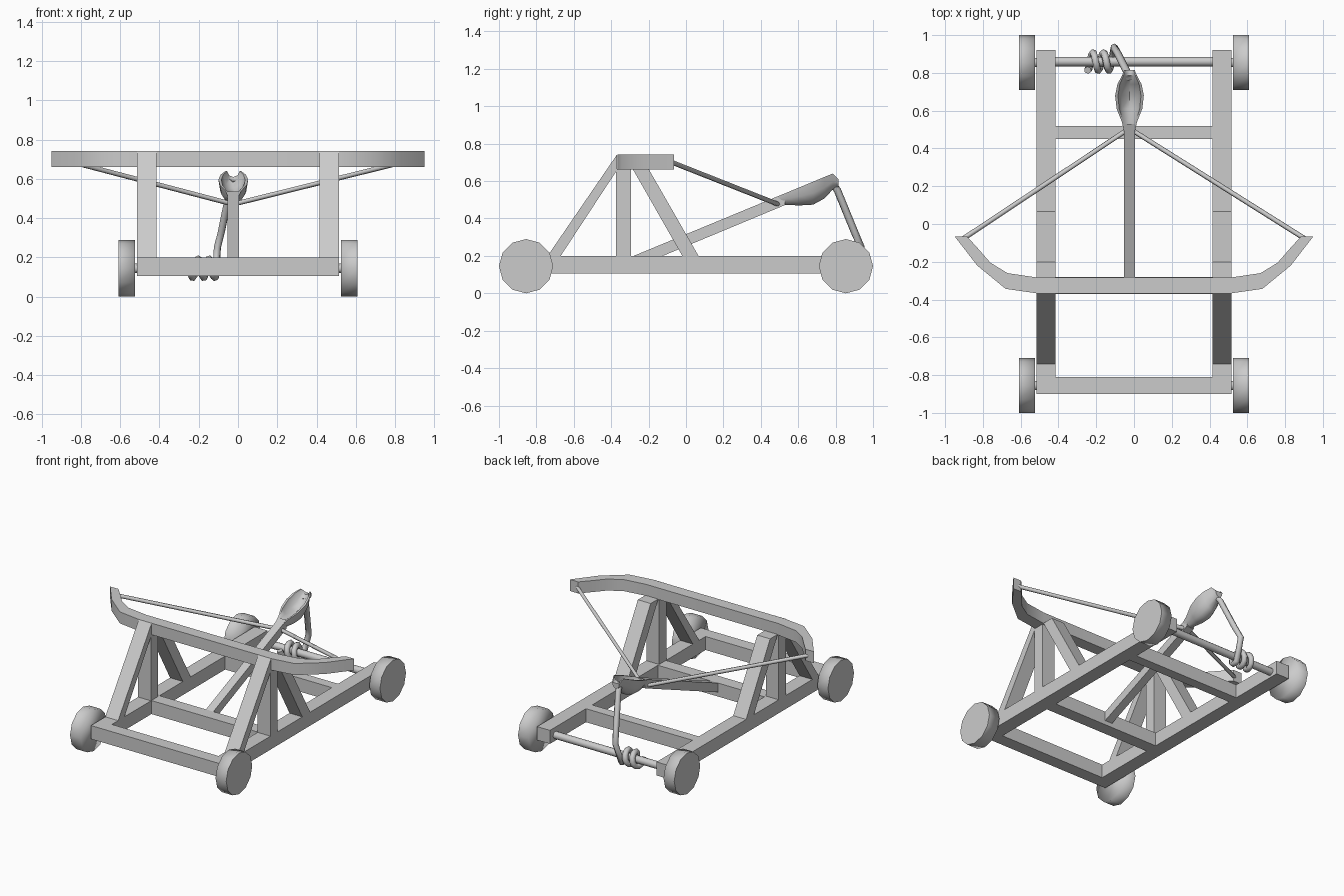
import bpy
import bmesh
from math import cos, sin, pi, radians
from mathutils import Matrix, Vector

cube = bpy.data.objects.get("Cube")
if cube:
    bpy.data.objects.remove(cube, do_unlink=True)

GREY = (0.6, 0.6, 0.6, 1)
wood = bpy.data.materials.new("plain grey")
wood.use_nodes = True
wood.diffuse_color = GREY
wood.node_tree.nodes["Principled BSDF"].inputs["Base Color"].default_value = GREY

ARM_X = -0.024
AXLE_Y, AXLE_Z = 0.855, 0.145
RAIL_LOW, RAIL_TOP = 0.105, 0.2


def add_object(name, data):
    data.materials.append(wood)
    obj = bpy.data.objects.new(name, data)
    bpy.context.collection.objects.link(obj)
    return obj


def finish(name, bm, angle=None):
    bmesh.ops.recalc_face_normals(bm, faces=bm.faces)
    mesh = bpy.data.meshes.new(name)
    if angle:
        for face in bm.faces:
            face.smooth = True
    bm.to_mesh(mesh)
    bm.free()
    if angle:
        mesh.set_sharp_from_angle(angle=radians(angle))
    return add_object(name, mesh)


def prism(name, outline, low, high, axis="x", angle=None):
    """Extrude a 2D outline along x (outline in y, z) or z (outline in x, y)."""
    bm = bmesh.new()
    place = (lambda a, b: (low, a, b)) if axis == "x" else (lambda a, b: (a, b, low))
    face = bm.faces.new([bm.verts.new(place(a, b)) for a, b in outline])
    grown = bmesh.ops.extrude_face_region(bm, geom=[face])["geom"]
    step = high - low
    shift = Vector((step, 0, 0)) if axis == "x" else Vector((0, 0, step))
    bmesh.ops.translate(bm, vec=shift, verts=[g for g in grown if isinstance(g, bmesh.types.BMVert)])
    return finish(name, bm, angle)


def beam(name, x0, x1, y0, y1, z0=RAIL_LOW, z1=RAIL_TOP):
    return prism(name, [(y0, z0), (y1, z0), (y1, z1), (y0, z1)], x0, x1)


def rod(name, x0, x1, y, z, radius, sides):
    bm = bmesh.new()
    turn = Matrix.Translation(((x0 + x1) / 2, y, z)) @ Matrix.Rotation(pi / 2, 4, "Y")
    bmesh.ops.create_cone(bm, cap_ends=True, segments=sides, radius1=radius,
                          radius2=radius, depth=abs(x1 - x0), matrix=turn)
    return bm


def tube(name, points, radius, kind="POLY"):
    curve = bpy.data.curves.new(name, "CURVE")
    curve.dimensions = "3D"
    curve.bevel_depth = radius
    curve.bevel_resolution = 1
    curve.use_fill_caps = True
    spline = curve.splines.new(kind)
    spline.points.add(len(points) - 1)
    for point, co in zip(spline.points, points):
        point.co = (*co, 1)
    return add_object(name, curve)


# Side frames: rails, posts and slanted braces
for side, sign in (("left", 1), ("right", -1)):
    x0, x1 = sorted((sign * 0.415, sign * 0.515))
    beam(side + "_rail", x0, x1, -0.9, 0.92)
    beam(side + "_post", x0, x1, -0.375, -0.295, RAIL_TOP, 0.665)
    prism(side + "_front_brace",
          [(-0.74, 0.2), (-0.67, 0.2), (-0.368, 0.66), (-0.368, 0.743)], x0, x1)
    prism(side + "_rear_brace",
          [(-0.02, 0.2), (0.067, 0.2), (-0.2, 0.665), (-0.285, 0.665)], x0, x1)

# Cross beams
beam("front_cross_beam", -0.415, 0.415, -0.9, -0.81)
beam("middle_cross_beam", -0.415, 0.415, -0.37, -0.28)
beam("rear_cross_beam", -0.415, 0.415, 0.45, 0.52)

# Wheels: flat hub side outward, smooth rim and inner side
for end, y in (("front", -AXLE_Y), ("rear", AXLE_Y)):
    for side, sign in (("left", 1), ("right", -1)):
        bm = rod("wheel", sign * 0.525, sign * 0.608, y, AXLE_Z, 0.145, 12)
        for face in bm.faces:
            face.smooth = True
        outer = max(bm.faces, key=lambda f: sign * f.calc_center_median().x)
        outer.smooth = False
        for edge in outer.edges:
            edge.smooth = False
        finish(f"{end}_{side}_wheel", bm)
        finish(f"{end}_{side}_axle_stub",
               rod("stub", sign * 0.5, sign * 0.53, y, AXLE_Z, 0.025, 12), 40)

# Winding axle
finish("winding_axle", rod("axle", -0.42, 0.42, AXLE_Y + 0.005, AXLE_Z, 0.025, 12), 40)

# Bow
outer_side = [(0.515, -0.367), (0.68, -0.343), (0.83, -0.22), (0.95, -0.065)]
inner_side = [(0.885, -0.065), (0.83, -0.125), (0.76, -0.205), (0.67, -0.26), (0.515, -0.283)]
half = outer_side + inner_side
prism("bow", half + [(-x, y) for x, y in reversed(half)], 0.662, 0.743, "z", 36)

# Throwing arm
prism("throwing_arm", [(-0.28, 0.135), (0.53, 0.472), (0.53, 0.535), (-0.28, 0.2)],
      ARM_X - 0.029, ARM_X + 0.029)

# Spoon: stations of (y, rim height, half width, depth, hollow depth)
stations = [(0.49, 0.515, 0.029, 0.045, 0.0), (0.54, 0.539, 0.04, 0.067, 0.012),
            (0.61, 0.568, 0.068, 0.098, 0.055), (0.68, 0.597, 0.076, 0.123, 0.075),
            (0.74, 0.622, 0.064, 0.115, 0.07), (0.785, 0.64, 0.04, 0.085, 0.03),
            (0.815, 0.61, 0.028, 0.04, 0.0)]
bm = bmesh.new()
rings = []
for y, rim, width, depth, hollow in stations:
    under = [(cos(pi * i / 6), -sin(pi * i / 6) * depth) for i in range(7)]
    inside = [(-0.8 * cos(pi * i / 4), -sin(pi * i / 4) * hollow) for i in range(5)]
    rings.append([bm.verts.new((ARM_X + u * width, y, rim + v)) for u, v in under + inside])
for a, b in zip(rings, rings[1:]):
    for i in range(len(a)):
        j = (i + 1) % len(a)
        bm.faces.new((a[i], a[j], b[j], b[i]))
bm.faces.new(rings[0])
bm.faces.new(rings[-1])
finish("spoon", bm, 45)

# Bow string, drawn back to the arm
tube("bow_string", [(-0.9, -0.075, 0.7), (ARM_X - 0.025, 0.49, 0.477),
                    (ARM_X + 0.025, 0.49, 0.477), (0.9, -0.075, 0.7)], 0.013)

# Rope from the spoon, wound around the axle
path = [(-0.025, 0.775, 0.6), (-0.04, 0.81, 0.55), (-0.085, 0.9, 0.33), (-0.105, 0.935, 0.25)]
turns, steps = 2.5, 30
for i in range(2, steps + 1):
    t = i / steps
    a = -2 * pi * turns * t
    path.append((-0.105 - 0.14 * t, AXLE_Y + 0.005 + 0.046 * cos(a), AXLE_Z + 0.046 * sin(a)))
rope = tube("winding_rope", path, 0.02)
rope.data.splines[0].use_smooth = True
